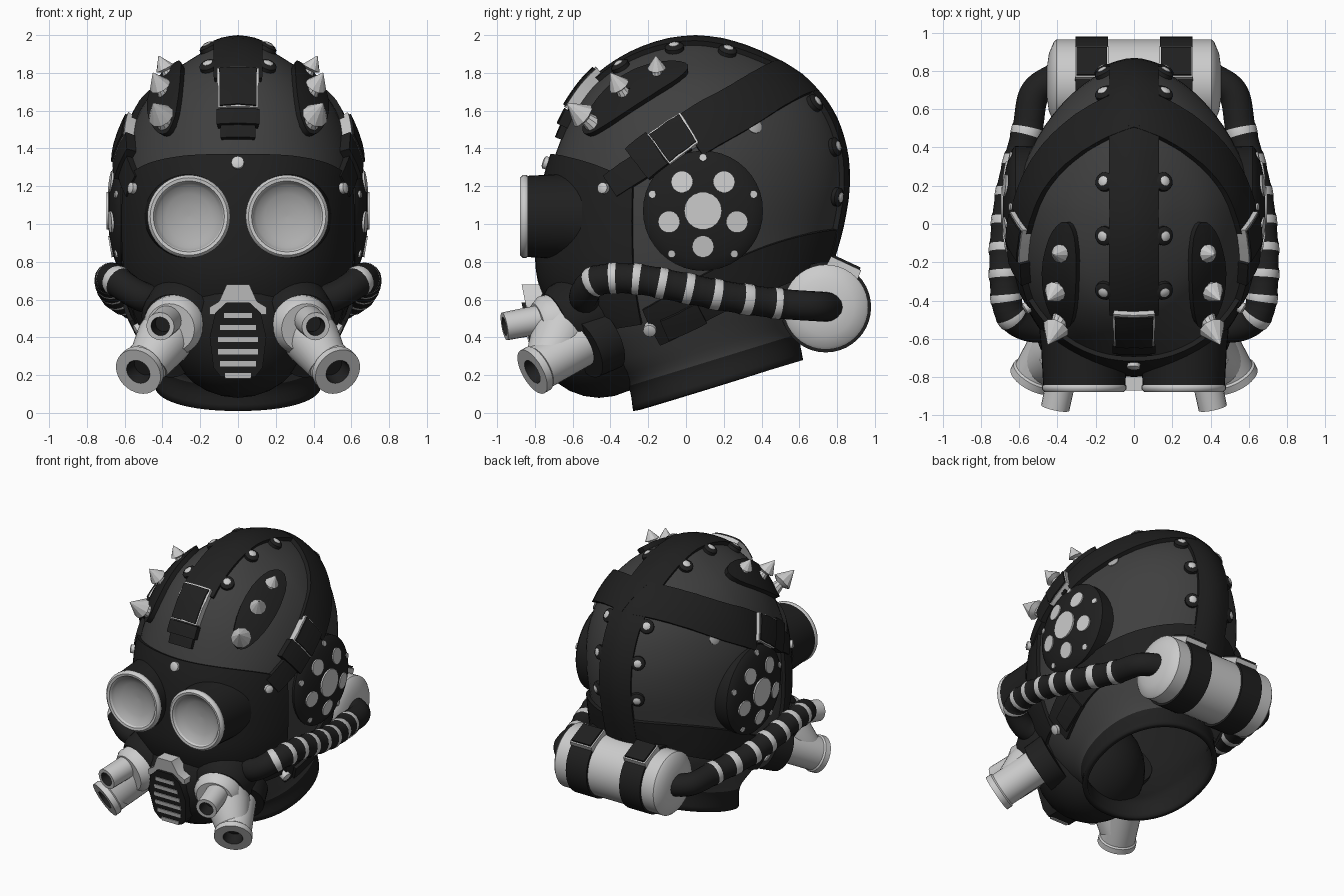
import bpy, bmesh, math
from mathutils import Vector as V
from mathutils.bvhtree import BVHTree

if "Cube" in bpy.data.objects:
    bpy.data.objects.remove(bpy.data.objects["Cube"])

def mat(name, c):
    m = bpy.data.materials.new(name)
    m.diffuse_color = (c[0], c[1], c[2], 1)
    m.use_nodes = True
    m.node_tree.nodes["Principled BSDF"].inputs["Base Color"].default_value = m.diffuse_color
    return m
BLACK = mat("black_rubber", (0.014, 0.014, 0.014))
PANEL = mat("dark_grey_panel", (0.05, 0.05, 0.05))
METAL = mat("pale_metal", (0.6, 0.6, 0.6))
LENS = mat("grey_lens", (0.42, 0.42, 0.42))
C = V((0, 0.05, 1.0))          # centre used to project parts on the head

def make(name, verts, faces, mats, idx=None, angle=40, recalc=True):
    me = bpy.data.meshes.new(name)
    me.from_pydata([tuple(v) for v in verts], [], faces)
    for m in mats: me.materials.append(m)
    if idx:
        for p, i in zip(me.polygons, idx): p.material_index = i
    if recalc:
        bm = bmesh.new(); bm.from_mesh(me)
        bmesh.ops.recalc_face_normals(bm, faces=bm.faces)
        bm.to_mesh(me); bm.free()
    ob = bpy.data.objects.new(name, me)
    bpy.context.collection.objects.link(ob)
    if angle:
        bpy.ops.object.select_all(action='DESELECT')
        ob.select_set(True); bpy.context.view_layer.objects.active = ob
        bpy.ops.object.shade_smooth_by_angle(angle=math.radians(angle))
    return ob

def curve(pts, t):
    """Catmull-Rom point on a list of vectors, t in 0..1"""
    n = len(pts) - 1
    i = min(int(t * n), n - 1); f = t * n - i
    b, c = pts[i], pts[i + 1]
    a = pts[i - 1] if i else b * 2 - c
    d = pts[i + 2] if i + 2 <= n else c * 2 - b
    return 0.5 * (2*b + (c - a)*f + (2*a - 5*b + 4*c - d)*f*f + (3*b - a - 3*c + d)*f**3)

def rings(n, m, close=True):
    return [(i*m + j, i*m + (j+1) % m, (i+1)*m + (j+1) % m, (i+1)*m + j)
            for i in range(n - 1) for j in range(m if close else m - 1)]

def lathe(name, prof, loc, axis, mats, idx=None, n=32, angle=40):
    """Turned part: prof = (radius, height) along axis"""
    axis = V(axis).normalized(); q = axis.to_track_quat('Z', 'Y')
    ph = math.pi/4 if n == 4 else 0
    vs = [V(loc) + q @ V((r*math.cos(ph + 2*math.pi*j/n), r*math.sin(ph + 2*math.pi*j/n), h))
          for r, h in prof for j in range(n)]
    fs = rings(len(prof), n)
    mi = [idx[k // n] for k in range(len(fs))] if idx else [0]*len(fs)
    fs += [tuple(range(n)), tuple(range(len(vs) - n, len(vs)))]
    mi += [mi[0], mi[-1]]
    return make(name, vs, fs, mats, mi, angle)

# ---- head shell: tilted rings (front y, front z, back y, back z, half width)
R = [(-.28,.01,.62,.28,.44), (-.31,.14,.60,.42,.43), (-.45,.25,.64,.55,.48), (-.64,.45,.71,.68,.56),
     (-.76,.70,.76,.82,.61), (-.77,.95,.81,1.0,.63), (-.74,1.2,.84,1.2,.63), (-.68,1.4,.825,1.4,.60),
     (-.59,1.6,.75,1.6,.52), (-.46,1.77,.60,1.77,.39), (-.28,1.89,.39,1.89,.22), (-.1,1.955,.2,1.955,.095), (.04,1.972,.06,1.972,.005)]
fr = [V((0, r[0], r[1])) for r in R]
bk = [V((0, r[2], r[3])) for r in R]
wd = [V((r[4], 0, 0)) for r in R]
N, M = 49, 64
vs = []
for i in range(N):
    t = i / (N - 1)
    f, b, w = curve(fr, t), curve(bk, t), curve(wd, t).x
    eb = .95 + .22*min(max(t - .2, 0)/.2, 1)      # back of the skull is more pointed
    for j in range(M):
        a = 2*math.pi*j/M
        c, s = math.cos(a), math.sin(a)
        e = eb if c > 0 else .92
        pw = lambda v: math.copysign(abs(v)**e, v)
        vs.append((f + b)/2 + (b - f)/2*pw(c) + V((w*pw(s), 0, 0)))
fs = rings(N, M) + [tuple(range((N-1)*M, N*M))]
BVH = BVHTree.FromPolygons(vs, fs)
head = make("head_shell", vs, fs, [PANEL, BLACK], [1 if k // M < 4 else 0 for k in range(len(fs))])
so = head.modifiers.new("wall", 'SOLIDIFY')
so.thickness = 0.035; so.offset = -1; so.material_offset = 1; so.material_offset_rim = 1

def snap(p):
    d = (V(p) - C).normalized()
    hit, nor, _, _ = BVH.ray_cast(C + d*3, -d)
    if hit is None: return V(p), d
    return hit, (nor if nor.dot(d) > 0 else -nor)

def patch(name, fn, nu, nv, off, m):
    """Raised piece that follows the head, with a skirt round the border"""
    vs = []
    for i in range(-1, nu + 2):
        for j in range(-1, nv + 2):
            u, v = min(max(i/nu, 0), 1), min(max(j/nv, 0), 1)
            p, n = snap(fn(u, v))
            edge = i in (-1, nu+1) or j in (-1, nv+1)
            vs.append(p + n*(-0.02 if edge else off))
    fs = rings(nu + 3, nv + 3, False)
    f = fs[len(fs)//2]
    nrm = (vs[f[1]] - vs[f[0]]).cross(vs[f[2]] - vs[f[0]])
    if nrm.dot(vs[f[0]] - C) < 0: fs = [g[::-1] for g in fs]
    return make(name, vs, fs, [m], recalc=False)

def strap(name, pts, w, off, m, nu=24, nv=6):
    P = [V(p) for p in pts]
    def fn(u, v):
        p = curve(P, u)
        t = curve(P, min(u + .01, 1)) - curve(P, max(u - .01, 0))
        return p + t.cross(p - C).normalized()*w*(v - .5)
    return patch(name, fn, nu, nv, off, m)

def rivet(name, p, r=0.026, boss=0.05, off=0.0, m=METAL):
    q, n = snap(p)
    q = q + n*off
    if boss:
        lathe(name + "_boss", [(boss, -.03), (boss, .02), (boss*.7, .032)], q, n, [BLACK], n=16)
    lathe(name, [(r, -.01), (r, .034), (r*.6, .04)], q, n, [m], n=12)

def buckle(name, pts, w, off):
    strap(name + "_frame", pts, w, off, METAL, 6, 4)
    a, b = V(pts[0]), V(pts[-1])
    strap(name + "_pad", [a.lerp(b, .06), b.lerp(a, .03)], w*.9, off + .01, BLACK, 6, 4)

# ---- face mask and chin
def mask(u, v):
    a = (u*2 - 1)*1.12
    top = 1.39 - 0.13*(abs(a)/1.12)**3
    z = 0.3 + (top - 0.3)*v
    return V((0.75*math.sin(a), -0.75*math.cos(a), z))
patch("face_mask", mask, 48, 32, 0.025, BLACK)
k = [(math.sin(math.pi*i/14), -math.cos(math.pi*i/14)) for i in range(15)]
chin = lathe("chin", [(max(r, .01), h) for r, h in k], (0, 0, 0), (0, 0, 1), [BLACK])
chin.scale = (.38, .36, .37); chin.location = (0, -.46, .45)

# ---- front grille
def prism(name, pts, lift, depth, m):
    f = [V((x, -0.88 + (0.68 - z)*0.2 - lift, z)) for x, z in pts]
    n = len(f)
    vs = f + [p + V((0, depth, 0)) for p in f]
    fs = [tuple(range(n)), tuple(range(n, 2*n))] + [(i, (i+1) % n, n + (i+1) % n, n + i) for i in range(n)]
    make(name, vs, fs, [m])
prism("grille_plate", [(-.06,.68), (.06,.68), (.1,.59), (.15,.56), (.15,.52), (-.15,.52), (-.15,.56), (-.1,.59)], -.01, .25, METAL)
prism("grille_body", [(-.06,.585), (.06,.585), (.12,.53), (.15,.4), (.13,.24), (.09,.19), (-.09,.19), (-.13,.24), (-.15,.4), (-.12,.53)], .01, .28, BLACK)
for i in range(6):
    z, w = .53 - i*.064, (.075, .095, .105, .105, .095, .07)[i]
    prism("grille_slit", [(-w, z), (w, z), (w, z - .028), (-w, z - .028)], .016, .02, METAL)

# ---- straps over the crown
strap("crown_strap", [(0,-.47,1.77), (0,-.28,1.89), (0,.05,2), (0,.38,1.9), (0,.6,1.77), (0,.76,1.6), (0,.84,1.35), (0,.82,1.0), (0,.78,.82)], .25, .028, BLACK, 40)
strap("brow_tab", [(0,-.5,1.74), (0,-.68,1.46)], .18, .035, BLACK, 8)
strap("brow_loop", [(0,-.62,1.61), (0,-.66,1.53)], .22, .055, BLACK, 4)
buckle("brow_buckle", [(0,-.44,1.79), (0,-.61,1.61)], .2, .06)
rivet("brow_rivet", (0, -.75, 1.33), .034, 0, .01)

for s in (1, -1):
    X = lambda x, y, z: V((s*x, y, z))
    # side straps, buckles and lower band
    strap("side_strap", [X(.0,.62,1.8), X(.3,.47,1.74), X(.5,.27,1.62), X(.6,.02,1.47)], .25, .03, BLACK)
    strap("side_tab", [X(.6,.0,1.46), X(.61,-.22,1.33), X(.58,-.42,1.21)], .14, .035, BLACK, 12)
    strap("side_loop", [X(.6,-.15,1.40), X(.6,-.26,1.32)], .2, .055, BLACK, 5)
    buckle("side_buckle", [X(.6,.02,1.52), X(.6,-.14,1.39)], .19, .055)
    strap("lower_band", [X(0,.79,.87), X(.3,.68,.84), X(.5,.42,.76), X(.58,.12,.62), X(.54,-.2,.42)], .23, .024, BLACK)
    strap("jaw_tab", [X(.56,.08,.53), X(.54,-.12,.42)], .12, .045, BLACK, 6)
    rivet("jaw_rivet", X(.55,-.21,.40), .035, 0, .01)
    rivet("temple_rivet", X(.54,-.43,1.19), .03, 0, .015)
    rivet("panel_stud", X(.5,.37,1.53), .04, 0, -.03, LENS)
    for y, z in ((-.34,1.82), (-.06,1.92), (.22,1.92), (.67,1.63), (.77,1.4), (.77,1.14)):
        rivet("crown_rivet", X(.15, y, z))

    # spiked oval pods
    c0, du = X(.37,-.28,1.68), X(-.02,.29,.17)
    dv = du.cross(c0 - C).normalized()*.11
    def pod(u, v):
        a = v*2*math.pi
        return c0 + (du*math.cos(a) + dv*math.sin(a))*max(u, .02)
    patch("spike_pod", pod, 6, 28, .035, BLACK)
    for base, tip, g in ((X(.36,-.15,1.77), X(.42,-.16,1.89), .8), (X(.385,-.32,1.68), X(.45,-.4,1.8), .95), (X(.39,-.5,1.54), X(.45,-.63,1.64), 1.15)):
        q, _ = snap(base)
        L = (tip - q).length
        lathe("spike", [(.045*g, 0), (.03*g, L*.35), (.062*g, L*.45), (.058*g, L*.5), (.002, L)], q, tip - q, [METAL], n=10, angle=30)

    # goggles with concave lens
    lathe("goggle_barrel", [(.235, 0), (.225, .1), (.215, .29), (.195, .29), (.19, .2), (.01, .2)], X(.26,-.55,1.04), (0,-1,0), [BLACK], n=40)
    lathe("goggle_rim", [(.19, -.04), (.205, 0), (.22, .015), (.22, .035), (.205, .048), (.188, .045), (.181, .03), (.165, .01), (.12, -.012), (.06, -.026), (.002, -.03)],
          X(.26,-.83,1.04), (0,-1,0), [METAL, LENS], [0]*6 + [1]*4, n=40, angle=50)

    # ear discs with spots
    ax = X(1, 0, 0)
    dome = lambda r: .57 + .12*(1 - (r/.36)**2)**.5
    lathe("ear_disc", [(.315, .5), (.318, .62)] + [(r, dome(r)) for r in (.3, .26, .2, .13, .06, .002)], X(0,.09,1.07), ax, [BLACK], n=40)
    def spot(r, ang, size):
        p = X(dome(r) - .006, .09 + r*math.cos(ang), 1.07 + r*math.sin(ang))
        slope = .12*r/.36**2
        nrm = X(1, slope*math.cos(ang), slope*math.sin(ang))
        lathe("ear_spot", [(size, -.01), (size, .012)], p, nrm, [METAL], n=18)
    spot(0, 0, .1)
    for i in range(5):
        spot(.188, math.radians(-90 + 72*i), .058)
        spot(.28, math.radians(90 + 72*i), .02)

    # cheek filters and spouts
    lathe("filter_holder", [(.22, 0), (.22, .1), (.2, .26), (.17, .3)], X(.24,-.42,.58), X(.3,-.85,-.36), [BLACK])
    lathe("filter_cap", [(.16, 0), (.16, .09), (.13, .13)], X(.32,-.66,.48), X(.25,-.85,-.2), [METAL])
    lathe("spout_neck", [(.15, 0), (.15, .1), (.115, .26)], X(.345,-.64,.46), X(.5,-.4,-.77), [METAL])
    lathe("main_spout_base", [(.18, 0), (.17, .14)], X(.33,-.43,.4), X(.42,-.8,-.42), [BLACK])
    lathe("main_spout", [(.12, 0), (.12, .27), (.13, .28), (.13, .32), (.068, .32), (.064, .315), (.06, .24)], X(.395,-.56,.36), X(.42,-.8,-.45), [METAL, BLACK], [0]*4 + [1]*2)
    lathe("small_spout", [(.078, 0), (.075, .23), (.05, .23), (.045, .14)], X(.365,-.74,.50), X(.2,-.95,-.18), [METAL, BLACK], [0, 0, 1], n=20)

    # ribbed air hose
    P = [X(.36,-.5,.58), X(.52,-.54,.62), X(.645,-.47,.70), X(.675,-.28,.71), X(.67,-.05,.67), X(.635,.2,.62), X(.56,.48,.58), X(.52,.68,.565), X(.4,.77,.56)]
    n, m, hv, hi = 97, 16, [], []
    for i in range(n):
        t = i/(n - 1)
        p = curve(P, t)
        d = (curve(P, min(t + .005, 1)) - curve(P, max(t - .005, 0))).normalized()
        e = d.cross(V((0, 0, 1))).normalized(); f = e.cross(d)
        band = 20 <= i <= 74 and i % 7 in (1, 2, 3)
        r = .084 if band else .079
        hv += [p + (e*math.cos(2*math.pi*j/m) + f*math.sin(2*math.pi*j/m))*r for j in range(m)]
        hi += [int(20 <= i <= 74 and i % 7 in (1, 2))]*m
    make("air_hose", hv, rings(n, m), [BLACK, METAL], hi[:(n-1)*m])
    # straps round the tank
    lathe("tank_strap", [(.22, -.085), (.24, -.085), (.24, .085), (.22, .085)], X(.22,.74,.56), (1,0,0), [BLACK], n=40)
    q = V((0, .42, .9)).normalized()
    lathe("tank_clip", [(.125, .2), (.125, .255), (.112, .256), (.112, .268)], X(.22,.74,.56), q, [METAL, BLACK], [0, 0, 1], n=4, angle=0)

# ---- air tank behind the neck
lathe("air_tank", [(.08, -.455), (.15, -.445), (.21, -.42), (.225, -.405), (.225, .405), (.21, .42), (.15, .445), (.08, .455)], (0,.74,.56), (1,0,0), [METAL], n=40)
